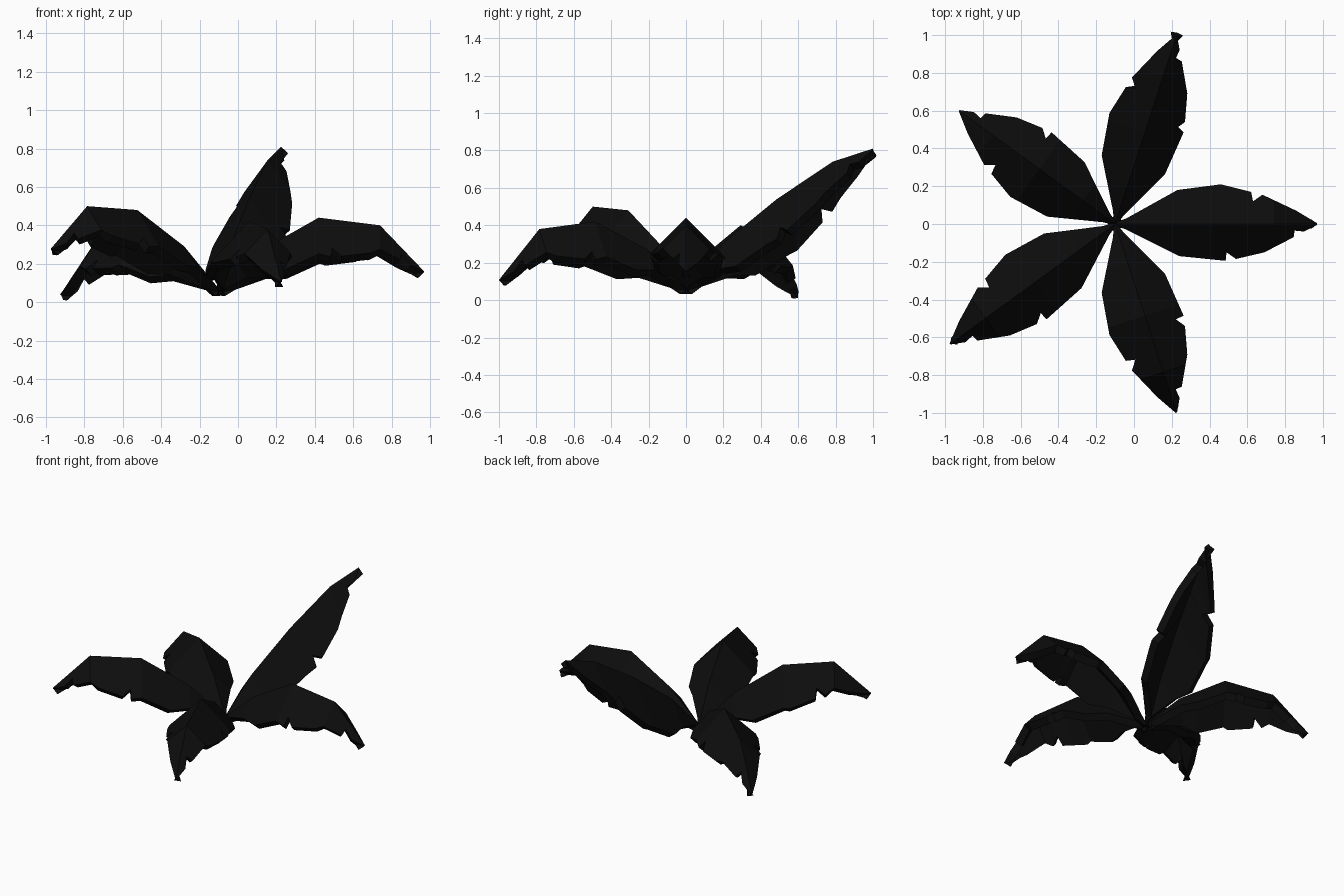
import bpy, bmesh, math

cube = bpy.data.objects.get("Cube")
if cube:
    bpy.data.objects.remove(cube, do_unlink=True)

leaf_mat = bpy.data.materials.new("near_black")
leaf_mat.use_nodes = True
colour = (0.004, 0.004, 0.004, 1)
leaf_mat.diffuse_color = colour
leaf_mat.node_tree.nodes["Principled BSDF"].inputs["Base Color"].default_value = colour

# Half outlines of a leaf (distance along, half width), each with torn notches
SIDE_A = [(0, .008), (.06, .03), (.33, .18), (.56, .21), (.72, .17), (.73, .12),
          (.78, .155), (.96, .07), (1.07, .004)]
SIDE_B = [(0, .008), (.06, .03), (.34, .17), (.585, .195), (.59, .15), (.64, .185),
          (.79, .15), (.945, .07), (.95, .035), (1.0, .04), (1.07, .004)]
RIDGE_U = [0, .22, .52, .84, 1.07]


def lerp(points, u):
    for (a, p), (b, q) in zip(points, points[1:]):
        if u <= b:
            return p + (q - p) * (u - a) / (b - a)
    return points[-1][1]


def make_leaf(name, angle, length, heights, mirrored, fold):
    ridge = list(zip(RIDGE_U, heights))
    stations = sorted({u for u, _ in SIDE_A + SIDE_B + ridge})
    left, right = (SIDE_B, SIDE_A) if mirrored else (SIDE_A, SIDE_B)
    c, s = math.cos(math.radians(angle)), math.sin(math.radians(angle))
    bm = bmesh.new()
    rows = []
    for u in stations:
        d, z = u * length / RIDGE_U[-1], lerp(ridge, u)
        row = []
        for v in (lerp(left, u), 0, -lerp(right, u)):
            drop = min(abs(v) * fold, max(z - .05, 0))
            row.append(bm.verts.new((-.1 + d * c - v * s, d * s + v * c, z - drop)))
        rows.append(row)
    for a, b in zip(rows, rows[1:]):
        for i in range(2):
            bm.faces.new((a[i], a[i + 1], b[i + 1], b[i]))
    mesh = bpy.data.meshes.new(name)
    bm.to_mesh(mesh)
    bm.free()
    mesh.materials.append(leaf_mat)
    obj = bpy.data.objects.new(name, mesh)
    bpy.context.collection.objects.link(obj)
    # Thick blade below the folded top surface
    solid = obj.modifiers.new("thickness", "SOLIDIFY")
    solid.thickness = .05
    solid.offset = -1


# Five leaves fanned around the base
make_leaf("side_leaf", 0, 1.07, [.07, .27, .44, .40, .16], False, 1.0)
make_leaf("tall_back_leaf", 72, 1.05, [.07, .31, .54, .74, .81], False, 1.3)
make_leaf("drooping_back_leaf", 144, 1.02, [.07, .26, .40, .31, .04], False, 1.0)
make_leaf("arched_front_leaf", 216, 1.08, [.07, .29, .48, .50, .28], True, 1.0)
make_leaf("front_leaf", 288, 1.05, [.07, .27, .42, .38, .11], True, 1.0)
